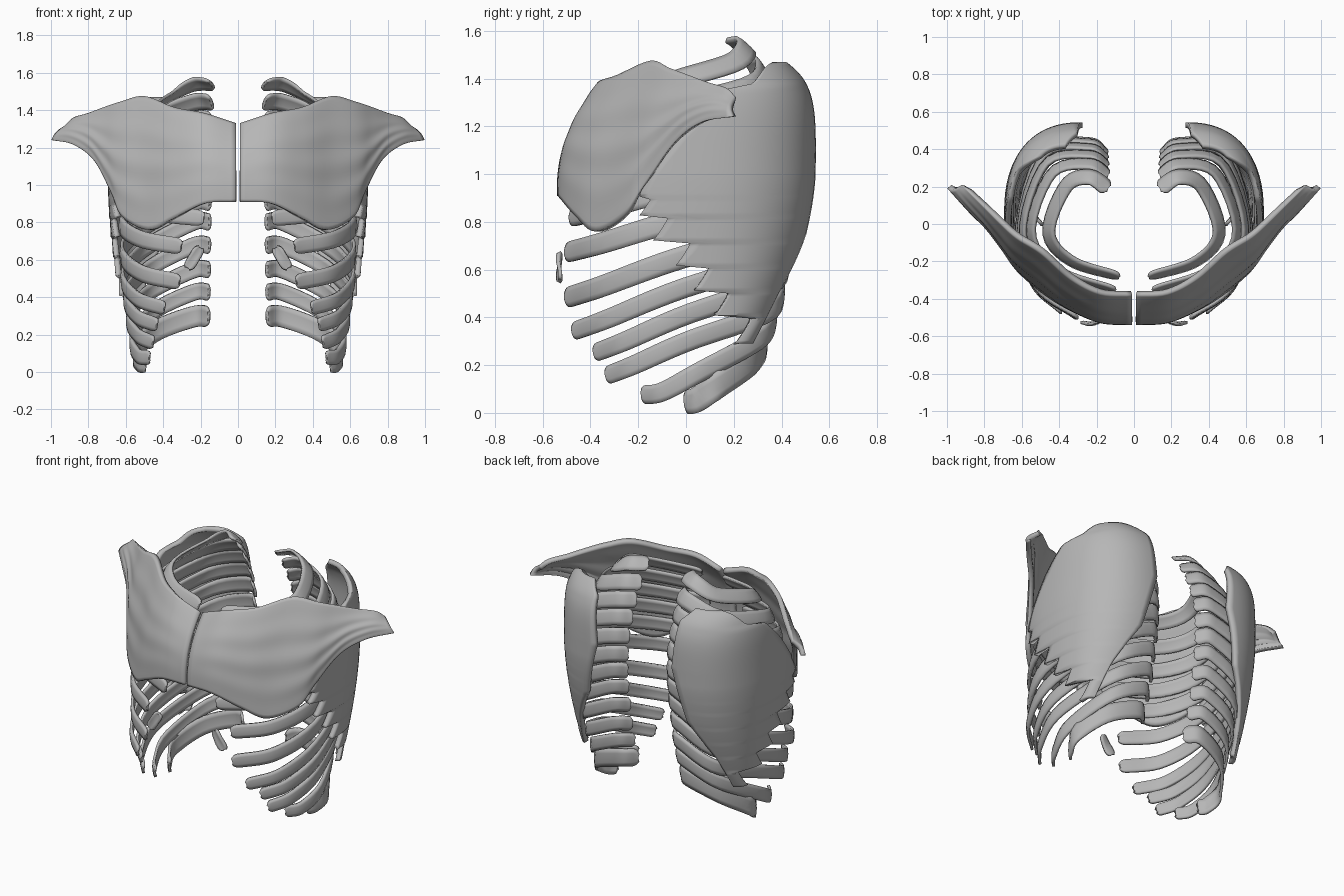
import bpy, math
from mathutils import Vector

cube = bpy.data.objects.get("Cube")
if cube:
    bpy.data.objects.remove(cube, do_unlink=True)

grey = bpy.data.materials.new("plain_grey")
grey.use_nodes = True
COL = (0.47, 0.47, 0.47, 1)
grey.diffuse_color = COL
grey.node_tree.nodes["Principled BSDF"].inputs["Base Color"].default_value = COL


def spline(pts, t):
    """Catmull-Rom point at t in 0..1."""
    n = len(pts) - 1
    i = min(int(t * n), n - 1)
    f = t * n - i
    b, c = pts[i], pts[i + 1]
    a = pts[i - 1] if i else b * 2 - c
    d = pts[i + 2] if i + 2 <= n else c * 2 - b
    return (b * 2 + (c - a) * f + (a * 2 - b * 5 + c * 4 - d) * f * f
            + (b * 3 - a - c * 3 + d) * f ** 3) * 0.5


def lerp_table(table, z):
    """Piecewise linear lookup in (key, value) pairs."""
    for (z0, v0), (z1, v1) in zip(table, table[1:]):
        if z <= z1:
            return v0 + (v1 - v0) * max(0, (z - z0) / (z1 - z0))
    return table[-1][1]


def sheet(name, rows, thick, offset):
    """Grid of points made into a thick, mirrored, smooth sheet."""
    m = len(rows[0])
    faces = [(i * m + j, i * m + j + 1, (i + 1) * m + j + 1, (i + 1) * m + j)
             for i in range(len(rows) - 1) for j in range(m - 1)]
    mesh = bpy.data.meshes.new(name)
    mesh.from_pydata([p for r in rows for p in r], [], faces)
    mesh.materials.append(grey)
    ob = bpy.data.objects.new(name, mesh)
    bpy.context.collection.objects.link(ob)
    s = ob.modifiers.new("thickness", "SOLIDIFY")
    s.thickness, s.offset = thick, offset
    ob.modifiers.new("both_sides", "MIRROR")
    bpy.ops.object.select_all(action="DESELECT")
    ob.select_set(True)
    bpy.context.view_layer.objects.active = ob
    bpy.ops.object.shade_smooth_by_angle(angle=math.radians(50))


def strap(name, pts, w0, w1, lean, steps=40):
    """Flat bar along a path, with rounded ends; lean tips its top inward."""
    pts = [Vector(p) for p in pts]
    length = sum((b - a).length for a, b in zip(pts, pts[1:]))
    rows = []
    for i in range(steps + 1):
        t = 0.5 - 0.5 * math.cos(math.pi * i / steps)
        p = spline(pts, t)
        tan = (spline(pts, min(1, t + .01)) - spline(pts, max(0, t - .01))).normalized()
        # outward side of a path that runs from the back round to the front
        out = tan.cross(Vector((0, 0, 1))).normalized() * -1
        tilt = lean * (1 - .5 * t)
        up = Vector((0, 0, 1)) * math.cos(tilt) - out * math.sin(tilt)
        up = (up - tan * up.dot(tan)).normalized()
        bow = up.cross(tan)
        w = w0 + (w1 - w0) * t
        edge = min(1, min(t, 1 - t) * length / (w * 0.5))
        w *= 0.4 + 0.6 * math.sqrt(1 - (1 - edge) ** 2)
        rows.append([p + up * w * v + bow * 0.005 * (1 - 4 * v * v)
                     for v in (-.5, -.25, 0, .25, .5)])
    sheet(name, rows, 0.016, 0)


# Ribs: back height, back depth, side reach, front end (x, y, z)
RIBS = [
    (1.535, .19, .455, .08, -.28, 1.31), (1.44, .26, .55, .10, -.35, 1.19),
    (1.345, .31, .595, .12, -.42, 1.06), (1.245, .35, .61, .14, -.46, .94),
    (1.135, .38, .62, .18, -.48, .82), (1.02, .39, .625, .30, -.50, .67),
    (.91, .39, .62, .31, -.50, .48), (.80, .38, .615, .39, -.47, .34),
    (.675, .36, .60, .43, -.38, .25), (.545, .34, .585, .45, -.33, .155),
    (.425, .31, .565, .47, -.18, .075), (.295, .27, .545, .49, 0, .045),
]
LEANS = (.95, .6, .4, .3, .2, .1)
for k, (zb, yb, xm, xf, yf, zf) in enumerate(RIBS):
    ys, d = (yb + yf) / 2, zb - zf
    sag = .08 if k > 9 else 0
    path = [(.14 + .0015 * k, yb, zb), (.24, yb + .06, zb), (xm * .8, yb + .01, zb - d * .3),
            (xm, ys, zb - d * (.63 + sag)),
            (xf + (xm - xf) * .68, yf + (ys - yf) * .35, zb - d * (.88 + sag)), (xf, yf, zf)]
    w = .115 if k == 11 else .1 if k < 7 else .09
    strap(f"rib_{k + 1}", path, w, w - .015, LEANS[k] if k < 6 else -.03)

# Small loose cartilage at the front
strap("front_cartilage", [(.20, -.53, .665), (.235, -.535, .61), (.27, -.53, .555)],
      .06, .06, 0, 12)

# Side muscle: a shield wrapped over the ribs, toothed along its front edge
FRONT = [(.29, .20), (.40, .10), (.50, .02), (.61, -.06), (.71, -.15), (.82, -.21),
         (.92, -.19), (1.0, -.15), (1.2, 0), (1.35, .14), (1.38, .28), (1.45, .33), (1.47, .36)]
BACK = [(.28, 42), (.5, 56), (.75, 78), (1.1, 88), (1.4, 85), (1.47, 76)]
POWER, TOOTH = .85, .105


def girth(z):
    """Relative size of the chest wall at a height."""
    if z > 1:
        return 1 - .37 * ((z - 1) / .52) ** 5
    return 1 - .32 * ((1 - z) / .71) ** 1.6


def spow(v, e):
    return math.copysign(abs(v) ** e, v)


rows = []
count = 90
for i in range(count + 1):
    z = .29 + (1.47 - .29) * i / count
    s = girth(z)
    yf = lerp_table(FRONT, z)
    if z < .9:
        step = math.floor((z - .29) / TOOTH + 1e-6)
        part = (z - .29) / TOOTH - step
        yf = lerp_table(FRONT, .29 + step * TOOTH) + .075 * part ** .8
    a0 = math.asin(max(-1, min(1, spow((yf - .03) / (.51 * s), 1 / POWER))))
    a1 = max(a0 + .08, math.radians(lerp_table(BACK, z)))
    row = []
    for j in range(25):
        a = a0 + (a1 - a0) * j / 24
        swell = .985 + .025 * math.sin(math.pi * j / 24)
        row.append((.25 + .445 * (.55 + .45 * s) * swell * spow(math.cos(a), POWER),
                    .03 + .522 * s * swell * spow(math.sin(a), POWER), z))
    rows.append(row)
sheet("side_muscle", rows, 0.03, -1)

# Chest muscle: fan running from the breastbone to the arm tip
TOP = [(.01, -.38, 1.33), (.18, -.37, 1.385), (.34, -.29, 1.415), (.5, -.15, 1.475),
       (.63, -.07, 1.445), (.72, .01, 1.415), (.80, .09, 1.385), (.88, .17, 1.36), (.92, .21, 1.32)]
LOW = [(.01, -.54, .91), (.18, -.53, .9), (.35, -.46, .82), (.48, -.38, .76),
       (.62, -.26, .83), (.68, -.17, .96), (.77, -.05, 1.13), (.88, .06, 1.215), (.998, .19, 1.24)]
top, low = ([Vector(p) for p in t] for t in (TOP, LOW))
rows = []
for i in range(49):
    u = i / 48
    a, b = spline(top, u), spline(low, u)
    out = Vector((.75 * min(1, u * 2), -1, .3)).normalized()
    row = []
    for j in range(33):
        v = j / 32
        bulge = .05 * math.sin(math.pi * v) ** .9 * (1 - .6 * u)
        groove = .004 * math.sin(v * 24 + u * 4) * math.sin(math.pi * v) * math.sin(math.pi * u)
        p = a.lerp(b, v) + out * (bulge + groove)
        p.x = max(.01, p.x)
        row.append(p)
    rows.append(row)
sheet("chest_muscle", rows, 0.03, -1)
